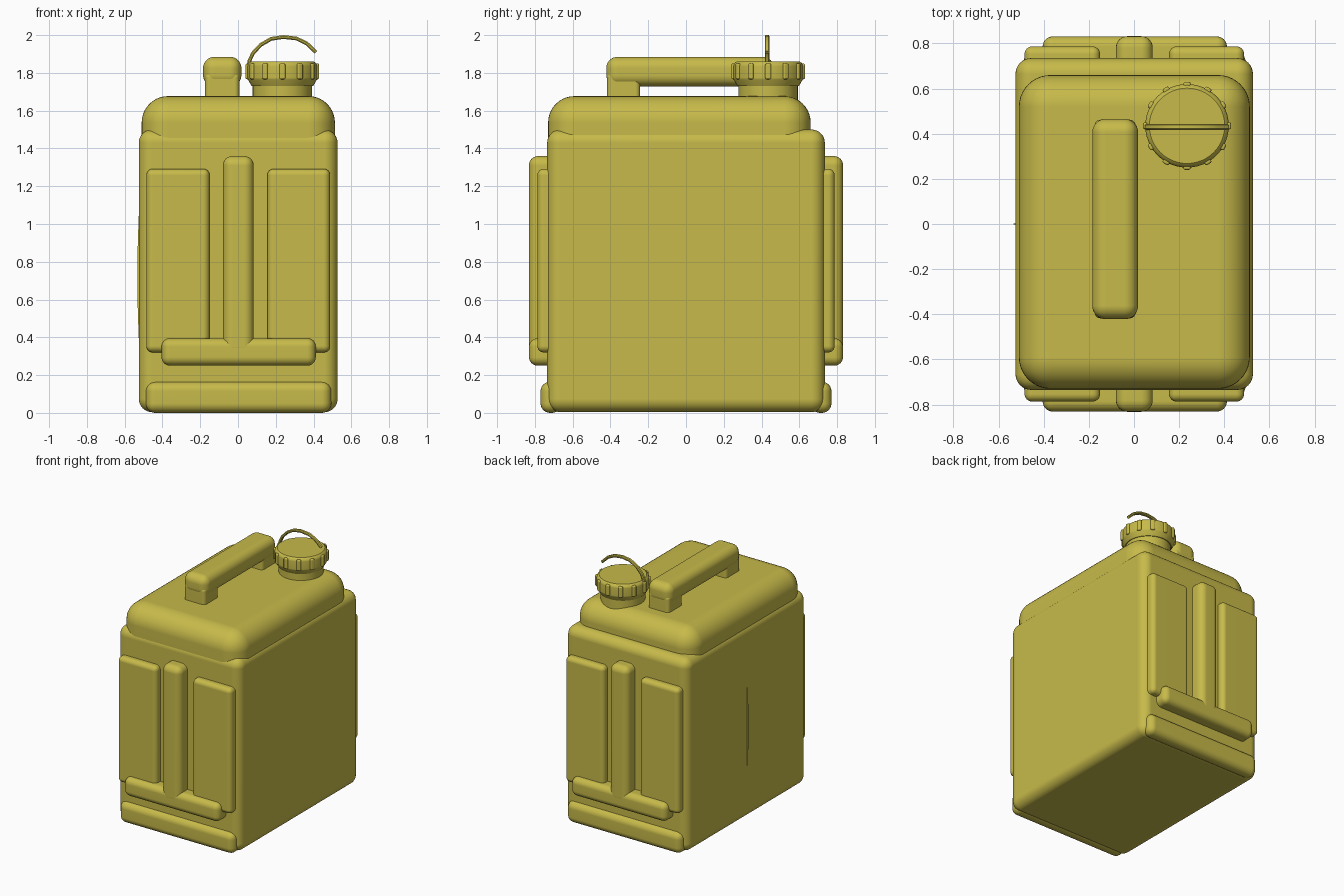
import bpy, bmesh, math
from mathutils import Vector

if "Cube" in bpy.data.objects:
    bpy.data.objects.remove(bpy.data.objects["Cube"])

olive = bpy.data.materials.new("olive_yellow")
olive.diffuse_color = (0.57, 0.49, 0.068, 1)
olive.use_nodes = True
olive.node_tree.nodes["Principled BSDF"].inputs["Base Color"].default_value = olive.diffuse_color


def finish(name, bm, angle=35):
    bmesh.ops.recalc_face_normals(bm, faces=bm.faces)
    me = bpy.data.meshes.new(name)
    bm.to_mesh(me)
    bm.free()
    me.materials.append(olive)
    ob = bpy.data.objects.new(name, me)
    bpy.context.collection.objects.link(ob)
    bpy.ops.object.select_all(action='DESELECT')
    ob.select_set(True)
    bpy.context.view_layer.objects.active = ob
    bpy.ops.object.shade_smooth_by_angle(angle=math.radians(angle))
    mod = ob.modifiers.new("weighted", 'WEIGHTED_NORMAL')
    mod.keep_sharp = True
    return ob


def rounded_box(name, x, y, z, r, seg=6):
    bm = bmesh.new()
    bmesh.ops.create_cube(bm, size=1)
    for v in bm.verts:
        for i, (a, b) in enumerate((x, y, z)):
            v.co[i] = (a + b) / 2 + v.co[i] * (b - a)
    bmesh.ops.bevel(bm, geom=bm.edges[:], offset=r, segments=seg,
                    profile=0.5, affect='EDGES', clamp_overlap=True)
    return finish(name, bm)


def lathe(name, profile, cx, cy, n=48):
    bm = bmesh.new()
    rings = [[bm.verts.new((cx + r * math.cos(2 * math.pi * i / n),
                            cy + r * math.sin(2 * math.pi * i / n), z))
              for i in range(n)] for r, z in profile]
    for a, b in zip(rings, rings[1:]):
        for i in range(n):
            j = (i + 1) % n
            bm.faces.new((a[i], a[j], b[j], b[i]))
    bm.faces.new(rings[0])
    bm.faces.new(rings[-1])
    return finish(name, bm)


# main tank and its rounded shoulder
rounded_box("tank_body", (-.525, .527), (-.735, .735), (0.004, 1.5), .07, 8)
rounded_box("tank_shoulder", (-.51, .513), (-.73, .66), (1.1, 1.677), .14, 10)

# raised ribs on front and back
for s, side in ((-1, "front"), (1, "back")):
    def span(depth):
        return tuple(sorted((s * depth, s * .66)))
    rounded_box(side + "_left_panel", (-.485, -.15), span(.787), (.32, 1.292), .034)
    rounded_box(side + "_right_panel", (.155, .488), span(.787), (.32, 1.292), .034)
    rounded_box(side + "_centre_rib", (-.08, .083), span(.832), (.3, 1.36), .05)
    rounded_box(side + "_cross_bar", (-.405, .412), span(.831), (.25, .395), .045)
    rounded_box(side + "_foot_bar", (-.488, .494), span(.77), (0, .165), .05)

# thin seam on the left side
bm = bmesh.new()
pts = [Vector((-.524 - .009 * math.sin(math.pi * i / 12), 0, .36 + .72 * i / 12))
       for i in range(13)]
pts += [Vector((-.50, 0, 1.08)), Vector((-.50, 0, .36))]
face = bm.faces.new([bm.verts.new(p - Vector((0, .003, 0))) for p in pts])
ext = bmesh.ops.extrude_face_region(bm, geom=[face])
for v in (g for g in ext["geom"] if isinstance(g, bmesh.types.BMVert)):
    v.co.y += .006
finish("side_seam", bm)

# carrying handle on two posts
rounded_box("handle_grip", (-.185, .018), (-.422, .466), (1.728, 1.885), .06, 8)
for name, y in (("handle_front_post", (-.418, -.243)), ("handle_rear_post", (.288, .462))):
    rounded_box(name, (-.174, .007), y, (1.58, 1.80), .025)

# filler neck, screw cap and grip knobs
CX, CY = .235, .435
lathe("filler_neck", [(.157, 1.6), (.157, 1.78)], CX, CY)
lathe("screw_cap", [(.163, 1.73), (.183, 1.765), (.185, 1.775), (.185, 1.835),
                    (.18, 1.85), (.167, 1.86)], CX, CY)
for k in range(12):
    a = k * math.pi / 6
    knob = rounded_box("cap_knob", (-.03, .016), (-.016, .016), (-.042, .042), .009, 3)
    knob.location = (CX + .179 * math.cos(a), CY + .179 * math.sin(a), 1.808)
    knob.rotation_euler.z = a

# cap retaining strap, a bent strip
path = [(.055, 1.835), (.061, 1.865), (.08, 1.905), (.12, 1.948), (.175, 1.98),
        (.24, 1.99), (.31, 1.982), (.365, 1.955), (.413, 1.909)]
bm = bmesh.new()
rings = []
for i, (px, pz) in enumerate(path):
    a, b = path[max(i - 1, 0)], path[min(i + 1, len(path) - 1)]
    t = Vector((b[0] - a[0], b[1] - a[1])).normalized()
    nx, nz = -t.y * .01, t.x * .01
    rings.append([bm.verts.new((px + u * nx, .43 + w * .013, pz + u * nz))
                  for u, w in ((-1, -.6), (-.4, -1), (.4, -1), (1, -.6),
                               (1, .6), (.4, 1), (-.4, 1), (-1, .6))])
for a, b in zip(rings, rings[1:]):
    for i in range(8):
        j = (i + 1) % 8
        bm.faces.new((a[i], a[j], b[j], b[i]))
bm.faces.new(rings[0])
bm.faces.new(rings[-1])
finish("cap_strap", bm)
